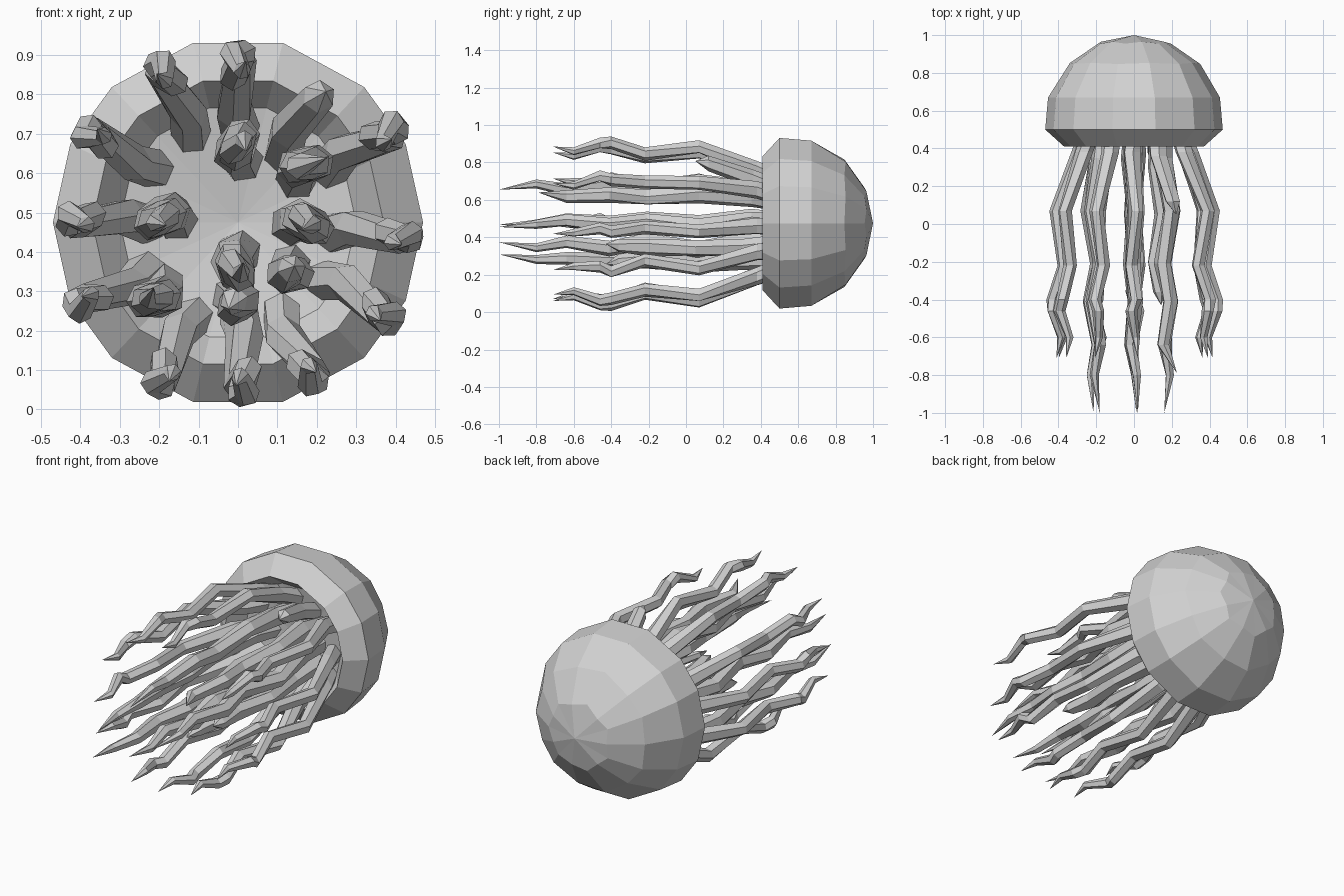
import bpy, bmesh, random
from math import cos, sin, radians, pi

random.seed(4)
cube = bpy.data.objects.get("Cube")
if cube:
    bpy.data.objects.remove(cube)

CENTRE_Z = 0.475

grey = bpy.data.materials.new("soft grey")
grey.use_nodes = True
grey.diffuse_color = (0.65, 0.65, 0.65, 1)
grey.node_tree.nodes["Principled BSDF"].inputs["Base Color"].default_value = grey.diffuse_color


def skin(name, rings, end, start=None):
    """Bridge a list of point rings into a closed, flat-shaded form ending in a tip."""
    bm = bmesh.new()
    loops = [[bm.verts.new(p) for p in ring] for ring in rings]
    count = len(loops[0])
    for a, b in zip(loops, loops[1:]):
        for i in range(count):
            j = (i + 1) % count
            bm.faces.new((a[i], a[j], b[j], b[i]))
    for loop, point in ((loops[0], start), (loops[-1], end)):
        if point:
            tip = bm.verts.new(point)
            for i in range(count):
                bm.faces.new((loop[i], loop[(i + 1) % count], tip))
        else:
            bm.faces.new(loop)
    bmesh.ops.recalc_face_normals(bm, faces=bm.faces)
    mesh = bpy.data.meshes.new(name)
    bm.to_mesh(mesh)
    bm.free()
    mesh.materials.append(grey)
    obj = bpy.data.objects.new(name, mesh)
    bpy.context.collection.objects.link(obj)


# Bell: shallow hollow underside, bevelled rim and faceted dome, revolved about y.
# The last value staggers alternate points of the ring to break up the facets.
quarter = [0, 25, 47, 76]
half = quarter + [180 - a for a in reversed(quarter)]
angles = half + [360 - a for a in reversed(half[1:-1])]
profile = [(0.50, 0.30, 0), (0.41, 0.37, 0), (0.50, 0.47, 0), (0.67, 0.455, 0),
           (0.85, 0.345, 0.006), (0.96, 0.185, 0.01)]
bell_rings = []
for y, r, stagger in profile:
    ring = []
    for i, a in enumerate(angles):
        s = stagger * (-1) ** i
        ring.append(((r + s) * cos(radians(a)), y - s / 2,
                     CENTRE_Z + (r + s) * sin(radians(a))))
    bell_rings.append(ring)
skin("bell", bell_rings, end=(0, 1.0, CENTRE_Z), start=(0, 0.55, CENTRE_Z))


# Tentacles: wavy six-sided tubes, each station is (y, distance from axis, thickness)
OUTER = [(0.55, 0.22, 0.052), (0.38, 0.285, 0.048), (0.07, 0.41, 0.038),
         (-0.22, 0.37, 0.036), (-0.40, 0.43, 0.034), (-0.46, 0.43, 0.032),
         (-0.60, 0.385, 0.022)]
OUTER_TIP = (-0.71, 0.41)
INNER = [(0.55, 0.155, 0.056), (0.35, 0.175, 0.054), (0.07, 0.22, 0.046),
         (-0.21, 0.175, 0.045), (-0.41, 0.215, 0.042), (-0.64, 0.18, 0.034),
         (-0.80, 0.21, 0.024)]
INNER_TIP = (-1.0, 0.18)


def tentacle(name, degrees, stations, tip, shift=0.0, sides=6):
    """Lay rings along a path in the given direction, moved outwards by shift."""
    a = radians(degrees)
    lean = random.choice((-1, 1))

    def place(r, side):
        return (r * cos(a) - side * sin(a), CENTRE_Z + r * sin(a) + side * cos(a))

    rings = []
    for k, (y, r, thick) in enumerate(stations):
        sway = lean * random.uniform(0.006, 0.018) * (-1) ** k
        x, z = place(r + shift, sway)
        turn = random.uniform(0, 0.5)
        rings.append([(x + thick * cos(turn + 2 * pi * i / sides), y,
                       z + thick * sin(turn + 2 * pi * i / sides)) for i in range(sides)])
    x, z = place(tip[1] + shift, lean * 0.02)
    skin(name, rings, end=(x, tip[0], z))


# Outer ring of tentacles: direction and outward shift
outer_ring = [(-5, 0.01), (-32, 0.03), (-65, 0.02), (-88, 0.005), (-116, 0.03), (-152, 0.03),
              (179, 0), (149, 0.02), (116, 0.02), (90, 0), (31, 0.035)]
for n, (angle, shift) in enumerate(outer_ring):
    tentacle(f"outer_tentacle_{n + 1}", angle, OUTER, OUTER_TIP, shift)

# Inner ring of long tentacles
inner_ring = [(0, -0.02), (90, 0), (176, 0), (-94, -0.08), (-138, 0.09)]
for n, (angle, shift) in enumerate(inner_ring):
    tentacle(f"inner_tentacle_{n + 1}", angle, INNER, INNER_TIP, shift)
tentacle("inner_tentacle_upper_left", 40, INNER[:-1], (-0.79, 0.25), 0.03)

# Short and blunt tentacles
SHORT = [(0.55, 0.20, 0.054), (0.36, 0.27, 0.050), (0.12, 0.38, 0.042)]
tentacle("short_upper_tentacle", 59, SHORT, (0.05, 0.40))
BLUNT = [(0.55, 0.17, 0.054), (0.30, 0.18, 0.050), (0.05, 0.20, 0.044),
         (-0.20, 0.175, 0.048), (-0.36, 0.18, 0.036)]
tentacle("blunt_lower_tentacle_left", -44, BLUNT, (-0.43, 0.18))
tentacle("blunt_lower_tentacle_middle", -91, BLUNT, (-0.43, 0.20), 0.02)
